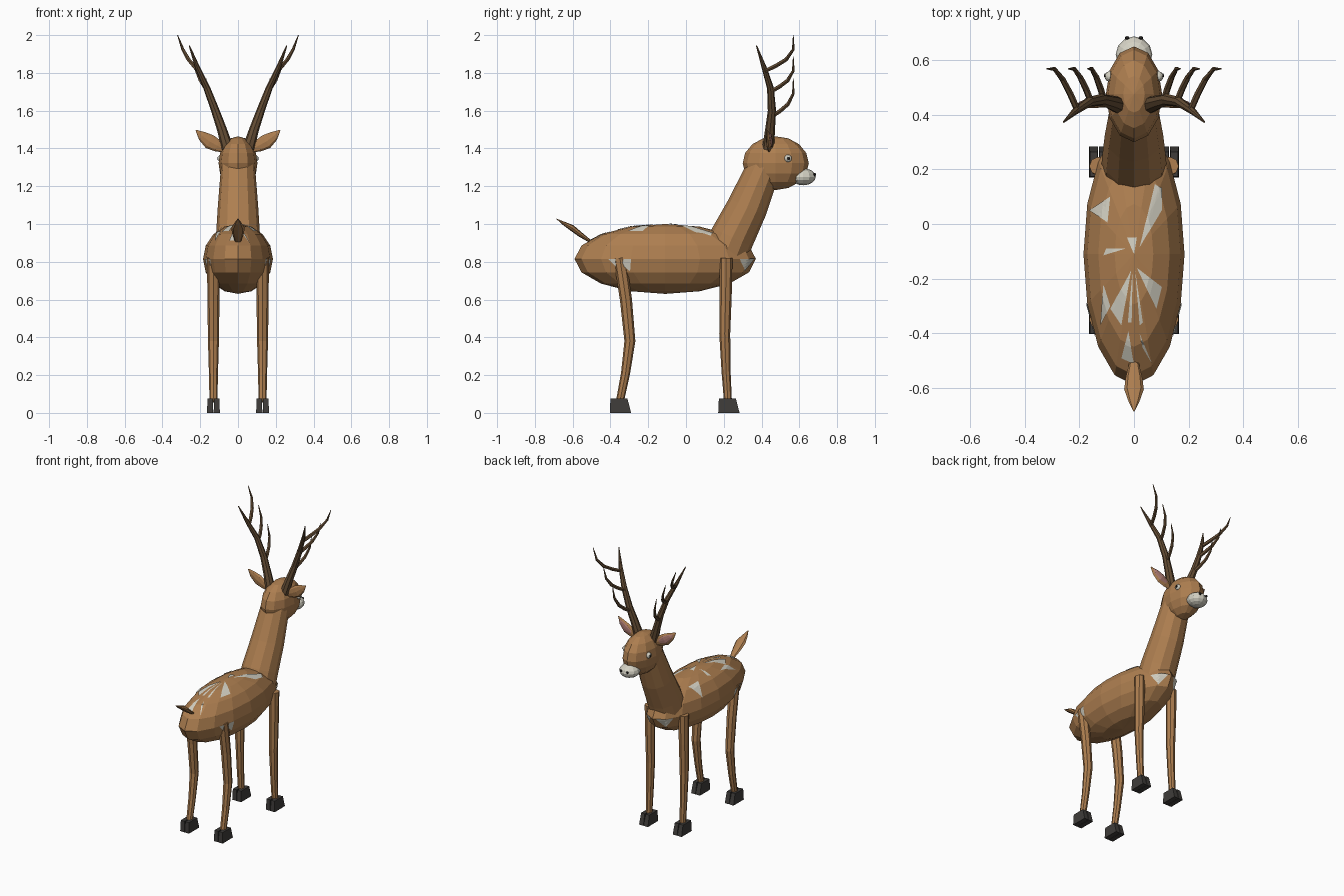
import bpy, bmesh, math
from mathutils import Vector, Matrix
from mathutils.bvhtree import BVHTree

if "Cube" in bpy.data.objects:
    bpy.data.objects.remove(bpy.data.objects["Cube"], do_unlink=True)


def material(name, rgb):
    m = bpy.data.materials.new(name)
    m.use_nodes = True
    m.diffuse_color = (*rgb, 1)
    m.node_tree.nodes["Principled BSDF"].inputs["Base Color"].default_value = (*rgb, 1)
    return m


COAT = material("tan coat", (0.42, 0.21, 0.08))
CREAM = material("cream", (0.66, 0.64, 0.55))
ANTLER = material("antler brown", (0.13, 0.075, 0.035))
HOOF = material("dark hoof", (0.05, 0.046, 0.042))
PINK = material("ear pink", (0.42, 0.2, 0.17))
BLACK = material("black", (0.015, 0.013, 0.012))


def finish(name, bm, mat):
    bmesh.ops.recalc_face_normals(bm, faces=bm.faces)
    mesh = bpy.data.meshes.new(name)
    bm.to_mesh(mesh)
    bm.free()
    mesh.materials.append(mat)
    obj = bpy.data.objects.new(name, mesh)
    bpy.context.collection.objects.link(obj)
    return obj


def ball(name, mat, center, size, segments=12, rings=8):
    bm = bmesh.new()
    bmesh.ops.create_uvsphere(bm, u_segments=segments, v_segments=rings, radius=1,
                              matrix=Matrix.Translation(center) @ Matrix.Diagonal((*size, 1)))
    tree = BVHTree.FromBMesh(bm)
    finish(name, bm, mat)
    return tree


def loft(name, mat, path, widths, sides=8, flat=1.0, ref=(1, 0, 0)):
    """Tube along a path; flat squashes the cross-section across the ref axis."""
    bm = bmesh.new()
    pts = [Vector(p) for p in path]
    rings = []
    for i, p in enumerate(pts):
        along = (pts[min(i + 1, len(pts) - 1)] - pts[max(i - 1, 0)]).normalized()
        thin = along.cross(Vector(ref)).normalized()
        wide = thin.cross(along)
        ring = []
        for k in range(sides):
            a = math.tau * k / sides
            ring.append(bm.verts.new(p + widths[i] * (wide * math.cos(a) + thin * math.sin(a) * flat)))
        rings.append(ring)
    for r, q in zip(rings, rings[1:]):
        for k in range(sides):
            n = (k + 1) % sides
            bm.faces.new((r[k], r[n], q[n], q[k]))
    bm.faces.new(rings[0])
    bm.faces.new(rings[-1])
    return finish(name, bm, mat)


def hoof(name, x, y):
    bm = bmesh.new()
    bmesh.ops.create_cube(bm, size=1)
    for v in bm.verts:
        top = v.co.z > 0
        depth, shift = (0.09, -0.003) if top else (0.113, 0.005)
        v.co = (x + v.co.x * (0.028 if top else 0.033), y + shift + v.co.y * depth, 0.075 * top)
    finish(name, bm, HOOF)


# Body, head and muzzle
body = ball("body", COAT, (0, -0.11, 0.815), (0.185, 0.48, 0.185), 16, 8)
loft("neck", COAT, [(0, 0.2, 0.82), (0, 0.245, 0.93), (0, 0.325, 1.09), (0, 0.4, 1.27), (0, 0.44, 1.36)],
     [0.12, 0.117, 0.107, 0.093, 0.085], 12)
ball("head", COAT, (0, 0.475, 1.322), (0.103, 0.175, 0.142), 12, 8)
ball("muzzle", CREAM, (0, 0.62, 1.25), (0.067, 0.067, 0.045), 12, 8)

# Tail
loft("tail", COAT, [(0, -0.51, 0.91), (0, -0.56, 0.945), (0, -0.605, 0.98), (0, -0.65, 1.005), (0, -0.685, 1.027)],
     [0.018, 0.03, 0.036, 0.02, 0.003], 8, 0.45)

for s, side in ((1, "left"), (-1, "right")):
    def at(points):
        return [(s * x, y, z) for x, y, z in points]

    # Face details
    ball(side + "_eye", CREAM, (s * 0.088, 0.54, 1.347), (0.02, 0.02, 0.02), 10, 6)
    ball(side + "_pupil", BLACK, (s * 0.104, 0.543, 1.347), (0.006, 0.009, 0.009), 8, 6)
    ball(side + "_nostril", BLACK, (s * 0.025, 0.681, 1.262), (0.009, 0.007, 0.008), 8, 6)

    # Ears with a pink inner leaf
    ear = [(0.07, 0.44, 1.395), (0.11, 0.44, 1.415), (0.15, 0.44, 1.436), (0.19, 0.435, 1.466), (0.222, 0.43, 1.496)]
    loft(side + "_ear", COAT, at(ear), [0.018, 0.033, 0.039, 0.026, 0.003], 8, 0.4, (0, 0, 1))
    inner = [(x, y + 0.012, z) for x, y, z in ear[1:4]] + [(0.207, 0.44, 1.482)]
    loft(side + "_inner_ear", PINK, at(inner), [0.012, 0.026, 0.017, 0.002], 8, 0.25, (0, 0, 1))

    # Antlers: one beam and three forward tines
    loft(side + "_antler_beam", ANTLER,
         at([(0.055, 0.435, 1.40), (0.085, 0.445, 1.5), (0.12, 0.455, 1.6), (0.165, 0.447, 1.72),
             (0.215, 0.413, 1.83), (0.258, 0.373, 1.945)]),
         [0.032, 0.026, 0.022, 0.018, 0.013, 0.003], 8)
    for n, (root, tip) in enumerate((((0.11, 0.455, 1.57), (0.17, 0.568, 1.77)),
                                     ((0.157, 0.447, 1.70), (0.24, 0.568, 1.885)),
                                     ((0.208, 0.418, 1.81), (0.32, 0.568, 2.0)))):
        a, d = Vector(root), Vector(tip) - Vector(root)
        steps = ((0, 0, 0), (0.22, 0.38, 0.14), (0.48, 0.75, 0.32), (0.75, 1.0, 0.6), (1, 1, 1))
        path = [(a.x + d.x * u, a.y + d.y * v, a.z + d.z * w) for u, v, w in steps]
        loft(f"{side}_antler_tine_{n + 1}", ANTLER, at(path), [0.012, 0.012, 0.011, 0.008, 0.002], 6)

    # Legs and cloven hooves
    legs = {"front": ([(0.212, 0.82), (0.21, 0.62), (0.205, 0.42), (0.212, 0.22), (0.222, 0.06)], 0.222),
            "back": ([(-0.35, 0.82), (-0.318, 0.6), (-0.297, 0.38), (-0.32, 0.21), (-0.35, 0.06)], -0.352)}
    for end, (line, y) in legs.items():
        loft(f"{side}_{end}_leg", COAT, at([(0.13, p, z) for p, z in line]),
             [0.034, 0.032, 0.029, 0.024, 0.021], 8)
        for toe, dx in (("inner", -0.0175), ("outer", 0.0175)):
            hoof(f"{side}_{end}_{toe}_hoof", s * (0.13 + dx), y)


def patch(name, points, start, direction):
    """Thin coat marking: a polygon dropped onto the body along a direction."""
    bm = bmesh.new()
    bm.faces.new([bm.verts.new(start(u, v)) for u, v in points])
    bmesh.ops.triangulate(bm, faces=bm.faces)
    bmesh.ops.subdivide_edges(bm, edges=bm.edges, cuts=5, use_grid_fill=True)
    for v in bm.verts:
        hit, normal, _, _ = body.ray_cast(v.co, Vector(direction))
        if hit is None:
            hit, normal, _, _ = body.find_nearest(v.co)
        v.co = hit + normal * 0.004
    mesh_obj = finish(name, bm, CREAM)
    return mesh_obj


# Pale markings along the back
back = [
    [(-.16, .05), (-.085, .1), (-.095, .005)],
    [(.075, .145), (.1, .13), (.1, .05), (.02, -.085)],
    [(-.025, -.05), (.01, -.05), (0, -.11)],
    [(-.1, -.09), (-.03, -.09), (-.11, -.115)],
    [(.01, -.16), (.1, -.23), (.08, -.31)],
    [(-.01, -.17), (-.085, -.31), (-.045, -.37)],
    [(-.11, -.22), (-.085, -.3), (-.12, -.37)],
    [(-.005, -.17), (-.022, -.36), (-.008, -.36)],
    [(.004, -.17), (.02, -.37), (.032, -.36)],
    [(-.02, -.39), (-.045, -.49), (0, -.51)],
    [(.02, -.4), (.03, -.45), (.065, -.51)],
]
for i, pts in enumerate(back):
    patch(f"back_marking_{i + 1}", pts, lambda x, y: (x, y, 2), (0, 0, -1))

# Pale markings on the flanks and chest
for s, side in ((1, "left"), (-1, "right")):
    flank = [[(-.41, .815), (-.36, .815), (-.36, .765)],
             [(-.33, .815), (-.29, .815), (-.295, .75), (-.34, .785)]]
    for i, pts in enumerate(flank):
        patch(f"{side}_flank_marking_{i + 1}", pts, lambda y, z: (s, y, z), (-s, 0, 0))
    patch(f"{side}_chest_marking", [(s * .02, .815), (s * .1, .815), (s * .06, .75)],
          lambda x, z: (x, 1, z), (0, -1, 0))
